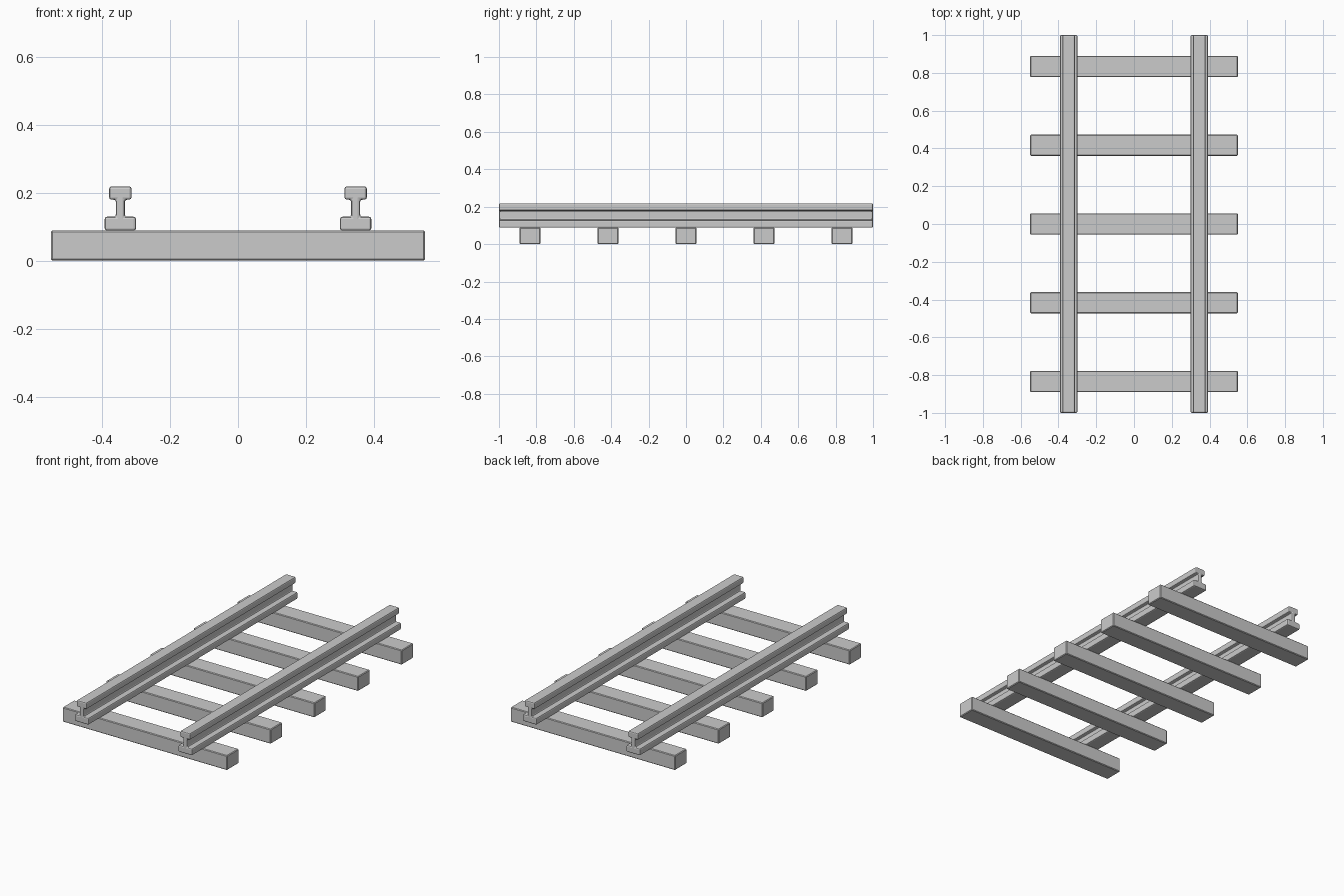
import bpy, bmesh

if "Cube" in bpy.data.objects:
    bpy.data.objects.remove(bpy.data.objects["Cube"])

SLEEPER_TOP = 0.088


def finish(name, bm, bevel, segments):
    bmesh.ops.recalc_face_normals(bm, faces=bm.faces)
    mesh = bpy.data.meshes.new(name)
    bm.to_mesh(mesh)
    bm.free()
    obj = bpy.data.objects.new(name, mesh)
    bpy.context.collection.objects.link(obj)
    mod = obj.modifiers.new("Soft edges", 'BEVEL')
    mod.width = bevel
    mod.segments = segments
    mod.limit_method = 'ANGLE'
    return obj


def sleeper(name, y):
    bm = bmesh.new()
    bmesh.ops.create_cube(bm, size=1)
    for v in bm.verts:
        v.co.x *= 1.1
        v.co.y = v.co.y * 0.112 + y
        v.co.z = (v.co.z + 0.5) * SLEEPER_TOP
    return finish(name, bm, 0.004, 1)


def rail(name, x):
    # Half of the I-shaped section, mirrored: foot, web, head
    half = [(0.046, SLEEPER_TOP), (0.046, 0.129), (0.013, 0.129),
            (0.013, 0.179), (0.033, 0.179), (0.033, 0.218)]
    section = half + [(-px, z) for px, z in reversed(half)]
    bm = bmesh.new()
    face = bm.faces.new([bm.verts.new((x + px, -1, z)) for px, z in section])
    ext = bmesh.ops.extrude_face_region(bm, geom=[face], use_keep_orig=True)
    verts = [e for e in ext["geom"] if isinstance(e, bmesh.types.BMVert)]
    bmesh.ops.translate(bm, vec=(0, 2, 0), verts=verts)
    return finish(name, bm, 0.007, 2)


# Five evenly spaced sleepers
for i in range(5):
    sleeper(f"sleeper_{i + 1}", (i - 2) * 0.417)

# Two rails
rail("left_rail", -0.346)
rail("right_rail", 0.346)
